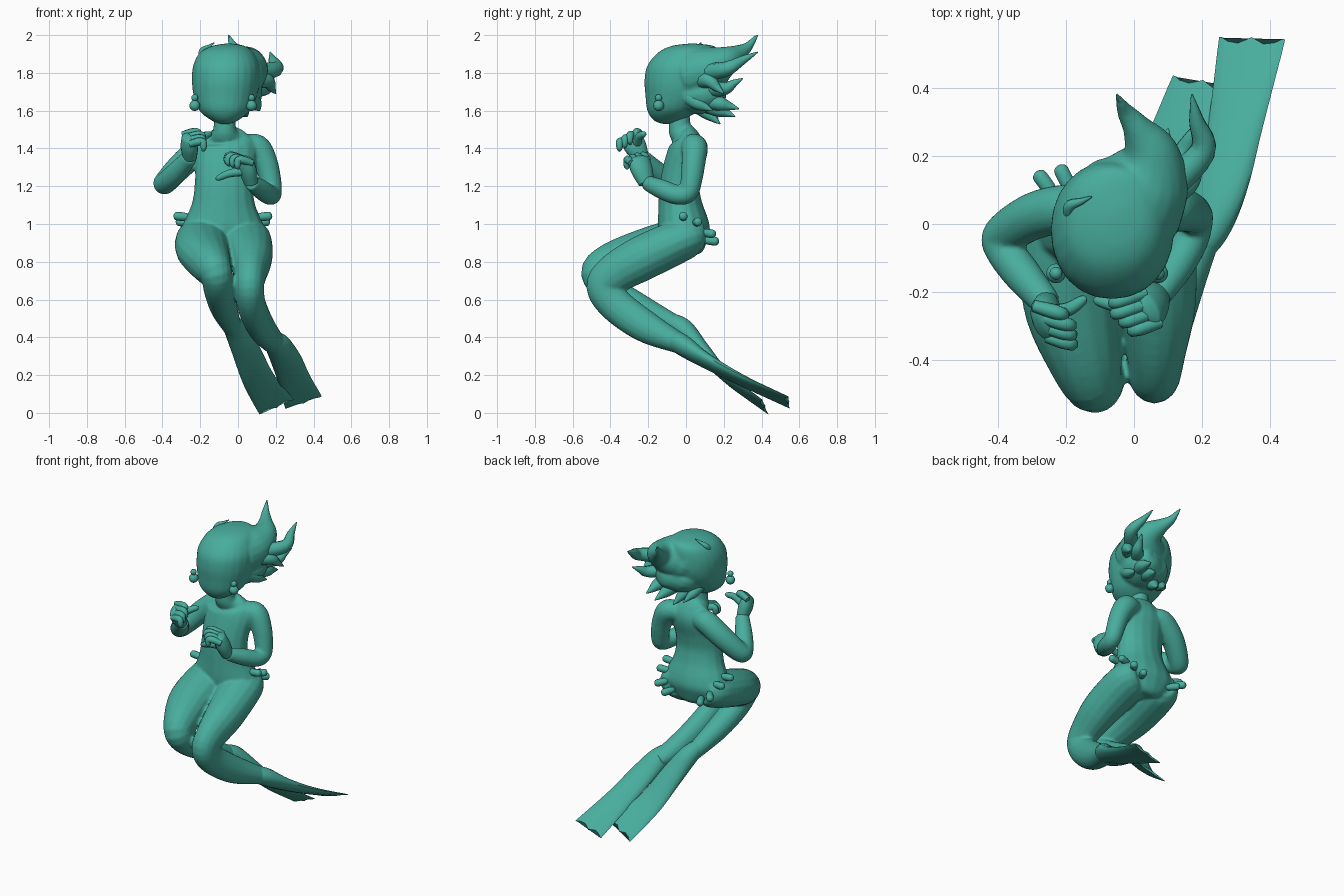
import bpy, bmesh, math
from mathutils import Vector as V

teal = bpy.data.materials.new("sea_green")
teal.diffuse_color = (0.065, 0.42, 0.34, 1)


def curve(pts, n=5):
    """Catmull-Rom through rows of (x, y, z, width, height)."""
    pts = [V(p if len(p) == 5 else (*p, p[3])) for p in pts]
    p = [pts[0]] + pts + [pts[-1]]
    out = []
    for i in range(1, len(p) - 2):
        a, b, c, d = p[i - 1:i + 3]
        for k in range(n):
            t = k / n
            out.append(0.5 * (2 * b + (c - a) * t + (2 * a - 5 * b + 4 * c - d) * t * t
                              + (3 * b - a - 3 * c + d) * t ** 3))
    return out + [pts[-1]]


def loft(bm, pts, hint=(1, 0, 0), sides=16, zig=0, level=False, box=1):
    """Sweep a rounded section; level keeps rings horizontal, zig makes a jagged end."""
    rows = curve(pts)
    rings = []
    for i, r in enumerate(rows):
        t = V(rows[min(i + 1, len(rows) - 1)][:3]) - V(rows[max(i - 1, 0)][:3])
        t = V((0, 0, 1)) if level else t.normalized()
        s = (V(hint) - t * t.dot(V(hint))).normalized()
        u = t.cross(s)
        ring = []
        for k in range(sides):
            a = math.tau * k / sides
            c, d = (math.copysign(abs(q) ** box, q) for q in (math.cos(a), math.sin(a)))
            co = V(r[:3]) + s * c * max(r[3], .002) + u * d * max(r[4], .002)
            if zig and i == len(rows) - 1:
                co += t * zig * math.cos(math.tau * math.cos(a))
            ring.append(bm.verts.new(co))
        rings.append(ring)
    for a, b in zip(rings, rings[1:]):
        for k in range(sides):
            j = (k + 1) % sides
            bm.faces.new((a[k], a[j], b[j], b[k]))
    bm.faces.new(rings[0][::-1])
    bm.faces.new(rings[-1])


def part(name, tubes, voxel=0):
    """Each tube is (points, options); voxel > 0 melts them into one skin."""
    bm = bmesh.new()
    for pts, opt in tubes:
        loft(bm, pts, **opt)
    bmesh.ops.recalc_face_normals(bm, faces=bm.faces)
    me = bpy.data.meshes.new(name)
    bm.to_mesh(me)
    bm.free()
    me.materials.append(teal)
    ob = bpy.data.objects.new(name, me)
    bpy.context.collection.objects.link(ob)
    bpy.ops.object.select_all(action='DESELECT')
    ob.select_set(True)
    bpy.context.view_layer.objects.active = ob
    bpy.ops.object.shade_smooth_by_angle(angle=math.radians(50))
    if voxel:
        m = ob.modifiers.new("skin", 'REMESH')
        m.mode, m.voxel_size, m.use_smooth_shade = 'VOXEL', voxel, True
        m = ob.modifiers.new("soften", 'SMOOTH')
        m.factor, m.iterations = 0.5, 6


# Body: torso, arms and legs in one skin
torso = [(-.07, -.035, 1.58, .055), (-.07, -.03, 1.49, .066, .062), (-.065, 0, 1.455, .12, .072),
         (-.06, .005, 1.40, .16, .095), (-.07, -.02, 1.30, .158, .10), (-.075, -.035, 1.20, .155, .105),
         (-.077, -.03, 1.10, .17, .117), (-.078, -.015, 1.0, .212, .135), (-.078, 0, .93, .22, .13),
         (-.078, .015, .87, .15, .09), (-.078, .015, .845, .05)]
arm_right = [(-.13, .04, 1.41, .06), (-.19, .045, 1.40, .072), (-.29, .025, 1.32, .07), (-.38, -.03, 1.225, .062),
             (-.385, -.07, 1.22, .056), (-.33, -.145, 1.27, .056), (-.255, -.235, 1.355, .043)]
arm_left = [(.03, .03, 1.41, .06), (.10, .045, 1.405, .07), (.145, .04, 1.33, .064), (.17, .03, 1.24, .058),
            (.18, .01, 1.165, .053), (.165, -.05, 1.155, .053), (.12, -.13, 1.185, .052), (.07, -.21, 1.22, .04)]
leg_right = [(-.17, .07, .94, .08), (-.188, 0, .93, .135, .11), (-.187, -.22, .86, .142, .115),
             (-.143, -.40, .785, .11, .112), (-.115, -.465, .735, .086, .092), (-.10, -.39, .645, .08),
             (-.075, -.24, .555, .072), (-.04, -.08, .475, .056), (-.015, -.01, .435, .05)]
leg_left = [(.01, .07, .94, .08), (.036, 0, .925, .135, .11), (.064, -.22, .825, .12, .12),
            (.064, -.38, .735, .088, .108), (.06, -.435, .665, .078, .093), (.072, -.37, .57, .077, .092),
            (.12, -.22, .46, .074, .086), (.18, -.06, .38, .066, .06), (.21, 0, .355, .06, .05)]
part("body", [(torso, {}), (arm_right, dict(hint=(0, .4, 1))), (arm_left, dict(hint=(1, .4, .3))),
              (leg_right, {}), (leg_left, {})], voxel=.0085)

# Flippers with jagged ends
span = (.19, -.02, .07)
part("right_flipper", [([(-.05, -.10, .485, .045), (-.015, -.02, .445, .06, .058), (.04, .08, .335, .074, .045),
                         (.11, .23, .175, .085, .022), (.2, .41, .038, .10, .006)],
                        dict(hint=span, zig=.012))])
part("left_flipper", [([(.16, -.10, .405, .045), (.21, -.02, .36, .068, .055), (.255, .10, .28, .08, .038),
                        (.298, .29, .175, .085, .022), (.345, .535, .06, .102, .006)],
                       dict(hint=span, zig=.012))])


# Hands: palm, four curled fingers and a thumb
def hand(name, wrist, knuckle, spread, point, thumb):
    w, k, s, p = V(wrist), V(knuckle), V(spread), V(point)
    mid = w.lerp(k, .55)
    tubes = [([(*w, .042, .036), (*mid, .06, .044), (*k, .06, .036), (*(k + (k - w) * .12), .045, .024),
               (*(k + (k - w) * .2), .02, .008)], dict(hint=s))]
    for i in range(4):
        b = k + s * (i / 3 - .5)
        f = p * (1 - .12 * abs(i - 1))
        tubes.append(([(*(b - f * .2), .018), (*(b + f * .5 + V((0, 0, .006))), .022), (*(b + f * .85), .02),
                       (*(b + f * .9 - V((0, 0, .032))), .017), (*(b + f * .8 - V((0, 0, .048))), .004)],
                      dict(hint=s, sides=8)))
    t = V(thumb)
    tubes.append(([(*mid, .026), (*(mid.lerp(t, .55) + V((0, -.01, .01))), .022), (*mid.lerp(t, .9), .016),
                   (*t, .004)], dict(hint=s, sides=8)))
    part(name, tubes)


hand("right_hand", (-.255, -.235, 1.35), (-.26, -.29, 1.45), (.035, -.09, -.05), (.088, -.025, .012),
     (-.14, -.22, 1.485))
hand("left_hand", (.07, -.21, 1.215), (.04, -.25, 1.335), (.045, -.085, -.02), (-.095, -.03, .02),
     (-.12, -.225, 1.24))

# Head, rounded face and swept hair in one skin
head = [(-.07, -.10, 1.53, .025), (-.07, -.095, 1.548, .07, .075), (-.07, -.07, 1.60, .135, .135),
        (-.067, -.035, 1.68, .168, .18), (-.064, -.02, 1.76, .18, .2), (-.062, -.01, 1.84, .175, .194),
        (-.06, .015, 1.91, .14, .16), (-.05, .035, 1.943, .085, .11), (-.05, .035, 1.955, .02)]
sweep = [(-.05, -.03, 1.79, .12, .10), (-.02, .05, 1.80, .168, .145), (.03, .13, 1.825, .138, .125),
         (.045, .21, 1.865, .088, .08), (.01, .28, 1.905, .045, .045), (-.025, .33, 1.94, .026),
         (-.045, .37, 2.0, .006)]
back_hair = [(-.05, -.03, 1.70, .10), (-.03, .05, 1.69, .15, .11), (.02, .12, 1.70, .125, .10),
             (.05, .18, 1.72, .07, .07), (.06, .21, 1.73, .01)]
part("head", [(head, dict(sides=24, level=True, box=.95)), (sweep, dict(sides=20)), (back_hair, {})], voxel=.009)
part("hair_tip", [([(.01, .28, 1.905, .038), (-.025, .33, 1.94, .024), (-.05, .38, 2.0, .003)], {})])

# Loose locks: root, bend, tip, thickness
locks = [((.08, .09, 1.80), (.20, .21, 1.82), (.17, .38, 1.91), .05),
         ((.05, .10, 1.72), (.14, .20, 1.715), (.19, .30, 1.77), .045),
         ((.06, .06, 1.76), (.15, .12, 1.76), (.20, .20, 1.69), .05),
         ((.02, .06, 1.67), (.08, .17, 1.64), (.10, .28, 1.61), .05),
         ((-.03, .05, 1.66), (.02, .16, 1.61), (.05, .26, 1.57), .05),
         ((-.09, .03, 1.65), (-.06, .11, 1.59), (-.03, .18, 1.53), .045),
         ((-.15, .01, 1.67), (-.13, .10, 1.61), (-.10, .17, 1.56), .04),
         ((.06, 0, 1.68), (.09, .06, 1.64), (.115, .14, 1.60), .045),
         ((-.18, 0, 1.86), (-.19, .05, 1.915), (-.125, .08, 1.96), .022)]
part("hair_locks", [([(*a, r), (*b, r * .8), (*V(b).lerp(V(c), .55), r * .45), (*c, .003)],
                     dict(hint=(0, 0, 1), sides=10)) for a, b, c, r in locks])


# Beads and pegs repeat on both sides of the body's middle
def bead(name, loc, r):
    bpy.ops.mesh.primitive_uv_sphere_add(segments=14, ring_count=8, radius=r, location=loc)
    ob = bpy.context.object
    ob.name = name
    ob.data.materials.append(teal)
    bpy.ops.object.shade_smooth()


for side in (-1, 1):
    bead("earring_drop", (-.079 + side * .15, -.145, 1.627), .029)
    bead("earring_stud", (-.079 + side * .15, -.145, 1.668), .019)
    pegs = []
    for x, y, z, dx, dy in ((.225, -.015, 1.04, 1, 0), (.215, .06, 1.01, .95, .2),
                            (.185, .125, .95, .6, .8), (.125, .14, .91, .45, .9)):
        c, d = V((-.08 + side * x, y, z)), V((side * dx, dy, .1 if y < .1 else -.1))
        pegs.append(([(*(c + d * q), r) for q, r in ((-.05, .014), (-.03, .021), (.01, .023),
                                                     (.028, .019), (.036, .005))],
                     dict(hint=(0, 0, 1), sides=10)))
    part("hip_pegs", pegs)
